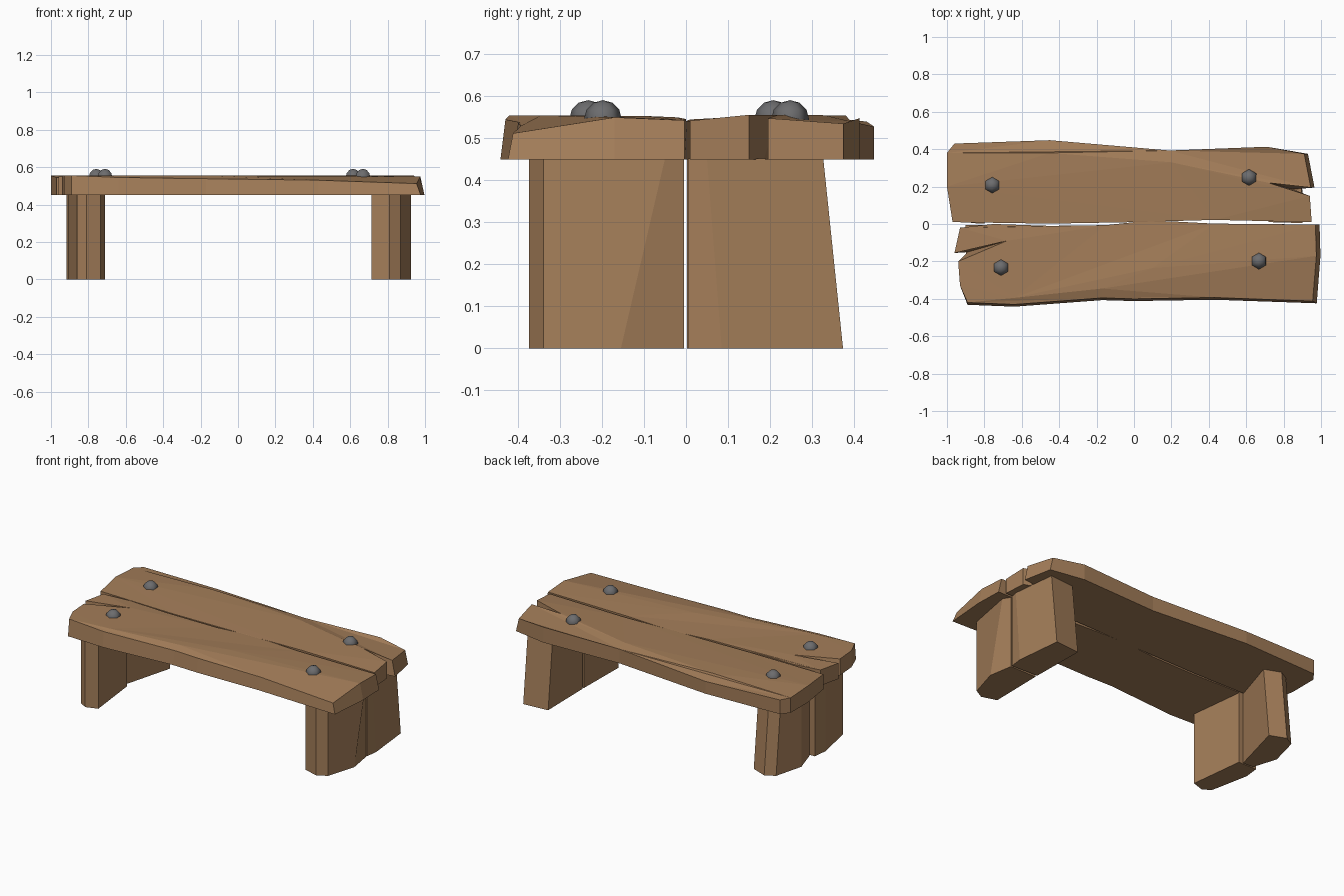
import bpy, bmesh
from mathutils import Vector

if "Cube" in bpy.data.objects:
    bpy.data.objects.remove(bpy.data.objects["Cube"])


def material(name, rgb):
    m = bpy.data.materials.new(name)
    m.diffuse_color = (*rgb, 1)
    m.use_nodes = True
    m.node_tree.nodes["Principled BSDF"].inputs["Base Color"].default_value = m.diffuse_color
    return m


wood = material("brown wood", (0.37, 0.207, 0.1))
iron = material("grey iron", (0.15, 0.15, 0.155))


def finish(bm, name, mat):
    bmesh.ops.recalc_face_normals(bm, faces=bm.faces)
    me = bpy.data.meshes.new(name)
    bm.to_mesh(me)
    bm.free()
    me.materials.append(mat)
    ob = bpy.data.objects.new(name, me)
    bpy.context.collection.objects.link(ob)
    return ob


def prism_sides(bm, low, high):
    n = len(low)
    for i in range(n):
        k = (i + 1) % n
        bm.faces.new((low[i], low[k], high[k], high[i]))


def triangulate(bm, caps):
    bm.normal_update()
    bmesh.ops.triangulate(bm, faces=caps, ngon_method='EAR_CLIP')


# Seat planks: rough outline with a worn top that breaks along a ridge line
# The outline starts at one ridge end; index j is the other ridge end.
def plank(name, outline, ridge, j, flare):
    bm = bmesh.new()
    top = [bm.verts.new(p) for p in outline]
    low = []
    for x, y, z in outline:
        dx, dy = flare(x, y)
        low.append(bm.verts.new((x + dx, y + dy, 0.45)))
    mid = [bm.verts.new((x, y, 0.555)) for x, y in ridge]
    prism_sides(bm, low, top)
    caps = [bm.faces.new(low),
            bm.faces.new(top[:j + 1] + mid[::-1]),
            bm.faces.new(top[j:] + [top[0]] + mid)]
    triangulate(bm, caps)
    return finish(bm, name, wood)


def back_flare(x, y):
    if x == .72:                       # split is shorter underneath
        return .13, -.035
    return (0.02 if x > .9 and y > .19 else 0), 0


def front_flare(x, y):
    if x == -.68:                      # split is shorter underneath
        return -.21, -.06
    return (0.022 if x > .9 else 0), (-0.012 if y < -.38 else 0)


plank("back_plank",
      [(-1, .2, .555), (-1, .38, .545), (-.96, .43, .54), (-.45, .448, .528),
       (.19, .393, .54), (.71, .413, .548), (.91, .375, .535), (.945, .195, .548),
       (.72, .22, .556), (.94, .15, .556), (.95, .01, .542), (.43, .022, .541),
       (0, .01, .541), (-.45, .002, .542), (-.97, .01, .545)],
      [(-.45, .38), (.2, .33)], 8, back_flare)

plank("front_plank",
      [(-.93, -.33, .555), (-.89, -.42, .555), (-.64, -.43, .545),
       (-.17, -.395, .538), (0, -.4, .536), (.43, -.393, .53),
       (.955, -.412, .512), (.975, -.17, .55), (.97, -.003, .543),
       (.43, .002, .541), (.2, .014, .541), (.02, .012, .541),
       (-.15, -.006, .542), (-.45, -.01, .543), (-.75, 0, .546),
       (-.93, -.02, .55), (-.96, -.155, .55), (-.68, -.09, .553),
       (-.94, -.2, .554)],
      [(-.64, -.395), (-.17, -.345), (.1, -.235)], 7, front_flare)


# Legs: upright offcuts given as a foot outline and a rule for the upper end
def leg(name, foot, head=lambda x, y: (x, y)):
    bm = bmesh.new()
    low = [bm.verts.new((x, y, 0)) for x, y in foot]
    high = [bm.verts.new((*head(x, y), 0.452)) for x, y in foot]
    prism_sides(bm, low, high)
    triangulate(bm, [bm.faces.new(low), bm.faces.new(high)])
    finish(bm, name, wood)


def taper(x, y):
    return x, y - .047 if y > .3 else y - .035 if .05 < y < .1 else y


leg("front_right_leg",
    [(.715, -.345), (.81, -.374), (.87, -.34), (.925, -.155), (.9, -.005), (.72, -.005)],
    lambda x, y: (x, -.05) if x > .91 else (x, y))
leg("back_right_leg",
    [(.72, .01), (.9, .005), (.91, .085), (.88, .374), (.715, .36)], taper)
leg("front_left_leg",
    [(-.91, -.1), (-.86, -.345), (-.81, -.374), (-.735, -.35), (-.775, -.005), (-.9, -.005)])
leg("back_left_leg",
    [(-.71, .335), (-.81, .374), (-.87, .34), (-.918, .155), (-.87, .005), (-.8, .002)], taper)

# Domed bolt heads
for name, x, y in (("back_left_bolt", -.758, .208), ("back_right_bolt", .615, .248),
                   ("front_left_bolt", -.711, -.233), ("front_right_bolt", .668, -.198)):
    bm = bmesh.new()
    bmesh.ops.create_uvsphere(bm, u_segments=6, v_segments=6, radius=0.045)
    bmesh.ops.translate(bm, verts=bm.verts, vec=Vector((x, y, 0.546)))
    for f in bm.faces:
        f.smooth = True
    finish(bm, name, iron)
